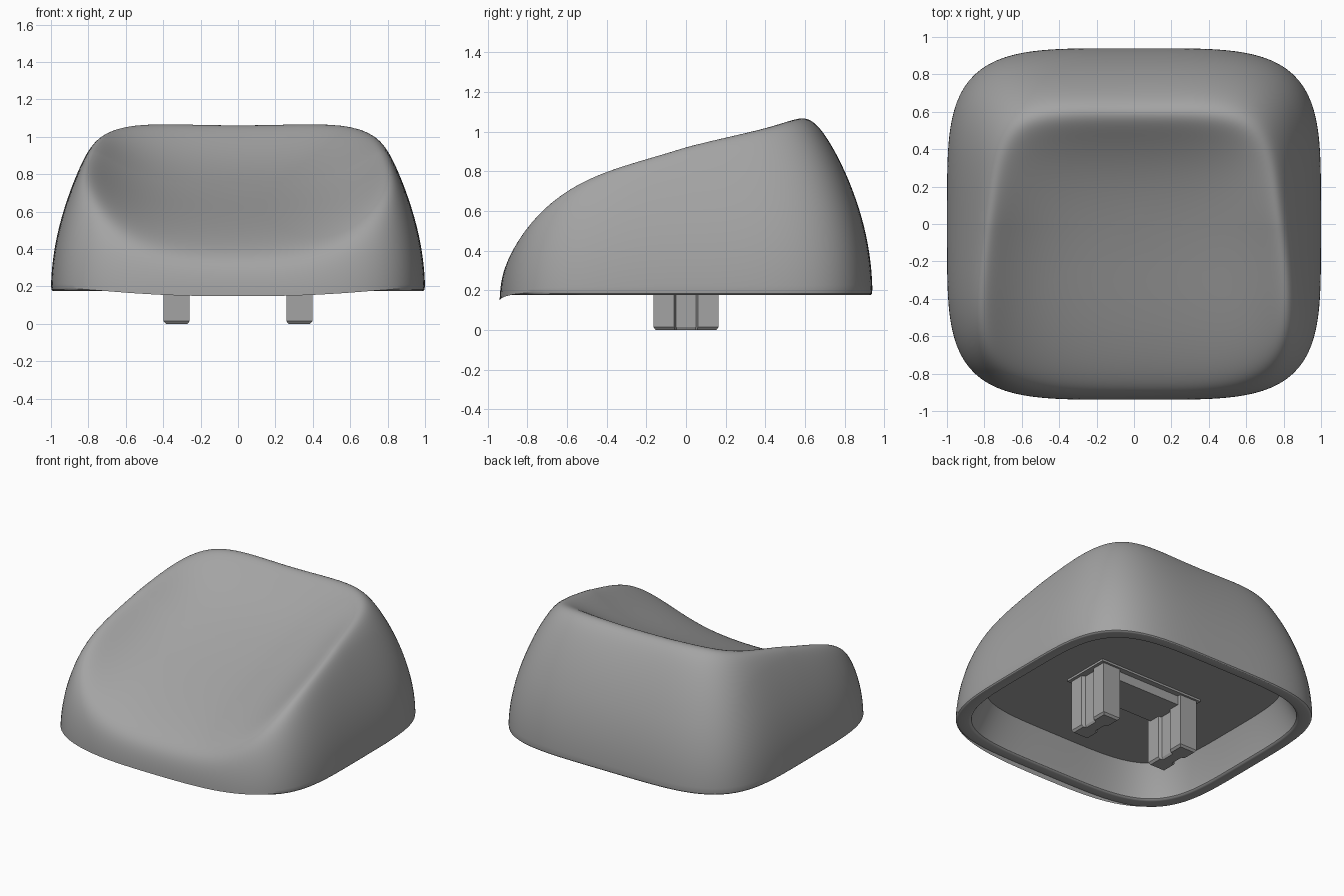
import bpy, bmesh, math

if "Cube" in bpy.data.objects:
    bpy.data.objects.remove(bpy.data.objects["Cube"])

BASE, HALF_Y, POWER = 0.175, 0.94, 4.3
SEGS, RINGS = 160, 80

# Plain mid-grey plastic
grey = bpy.data.materials.new("grey_plastic")
grey.diffuse_color = (0.37, 0.37, 0.37, 1)
grey.use_nodes = True
grey.node_tree.nodes["Principled BSDF"].inputs["Base Color"].default_value = grey.diffuse_color


def finish(name, bm, angle=30):
    bmesh.ops.recalc_face_normals(bm, faces=bm.faces)
    mesh = bpy.data.meshes.new(name)
    bm.to_mesh(mesh)
    bm.free()
    mesh.materials.append(grey)
    ob = bpy.data.objects.new(name, mesh)
    bpy.context.collection.objects.link(ob)
    bpy.ops.object.select_all(action='DESELECT')
    ob.select_set(True)
    bpy.context.view_layer.objects.active = ob
    bpy.ops.object.shade_smooth_by_angle(angle=math.radians(angle))
    return ob


def outline(rho, a):
    """Point on the rounded-square plan, scaled by rho."""
    c, s = math.cos(a), math.sin(a)
    k = rho / (abs(c) ** POWER + abs(s) ** POWER) ** (1 / POWER)
    return k * c, k * s * HALF_Y


def soft_min(a, b, k):
    return 0.5 * (a + b - math.hypot(a - b, k))


def top_height(x, y, rho):
    """Domed sides blended smoothly into the scooped finger dish."""
    d = max(0, 1 - rho)
    dome = BASE + 1.65 * math.sqrt(d) * (1 + 0.35 * d * min(1, 1.5 * x * x))
    dish = 0.745 + 0.41 * y + 0.16 * y**2 + 0.15 * y**3 + 0.6 * max(y, 0)**4
    fade = 1 - 0.65 * min(1, max(0, y / 0.6)) ** 2
    dish += (0.15 * x**2 + 0.40 * x**4) * fade
    z = soft_min(dome, dish, 0.14 + 0.10 * max(0, -y))
    # round off the back ridge, leaving the low base edge untouched
    cap = 1.12 - 0.3 * (y - 0.57)
    return soft_min(z, cap, 0.08 * min(1, max(0, z - BASE) * 2))


# Cap shell: outer skin, rolled bottom rim, inner wall and ceiling
bm = bmesh.new()
loops = []
for i in range(1, RINGS + 1):
    t = 1 + (0.02 - 1) * i / RINGS
    rho = 1 - t * t
    ring = []
    for j in range(SEGS):
        x, y = outline(rho, 2 * math.pi * j / SEGS)
        ring.append(bm.verts.new((x, y, top_height(x, y, rho))))
    loops.append(ring)
for rho, z in [(0.997, 0.183), (0.991, 0.177), (0.983, BASE), (0.93, BASE),
               (0.92, 0.178), (0.912, 0.186), (0.91, 0.20), (0.83, 0.40)]:
    ring = []
    for j in range(SEGS):
        x, y = outline(rho, 2 * math.pi * j / SEGS)
        ring.append(bm.verts.new((x, y, z)))
    loops.append(ring)
for a, b in zip(loops, loops[1:]):
    for j in range(SEGS):
        k = (j + 1) % SEGS
        bm.faces.new((a[j], a[k], b[k], b[j]))
peak = bm.verts.new((0, 0, top_height(0, 0, 0)))
for j in range(SEGS):
    bm.faces.new((peak, loops[0][j], loops[0][(j + 1) % SEGS]))
bm.faces.new(loops[-1])
finish("cap_shell", bm)


def box(name, hx, hy, z0, z1):
    bm = bmesh.new()
    bmesh.ops.create_cube(bm, size=1)
    for v in bm.verts:
        v.co = (v.co.x * 2 * hx, v.co.y * 2 * hy, z0 if v.co.z < 0 else z1)
    return finish(name, bm)


# Mounting plate and bar under the ceiling
box("mounting_plate", 0.42, 0.18, 0.385, 0.41)
box("mounting_bar", 0.28, 0.14, 0.32, 0.395)

# Two grooved stems with chamfered tips
quarter = [(0.07, 0.165), (0.07, 0.06), (0.045, 0.05)]
right = quarter + [(x, -y) for x, y in reversed(quarter)]
profile = right + [(-x, -y) for x, y in right]
for name, cx in (("left_stem", -0.328), ("right_stem", 0.328)):
    bm = bmesh.new()
    levels = [[bm.verts.new((cx + x * sx, y * sy, z)) for x, y in profile]
              for z, sx, sy in ((0, 0.82, 0.93), (0.015, 1, 1), (0.395, 1, 1))]
    for a, b in zip(levels, levels[1:]):
        for j in range(len(profile)):
            k = (j + 1) % len(profile)
            bm.faces.new((a[j], a[k], b[k], b[j]))
    bm.faces.new(levels[0])
    bm.faces.new(levels[-1])
    finish(name, bm, 20)
